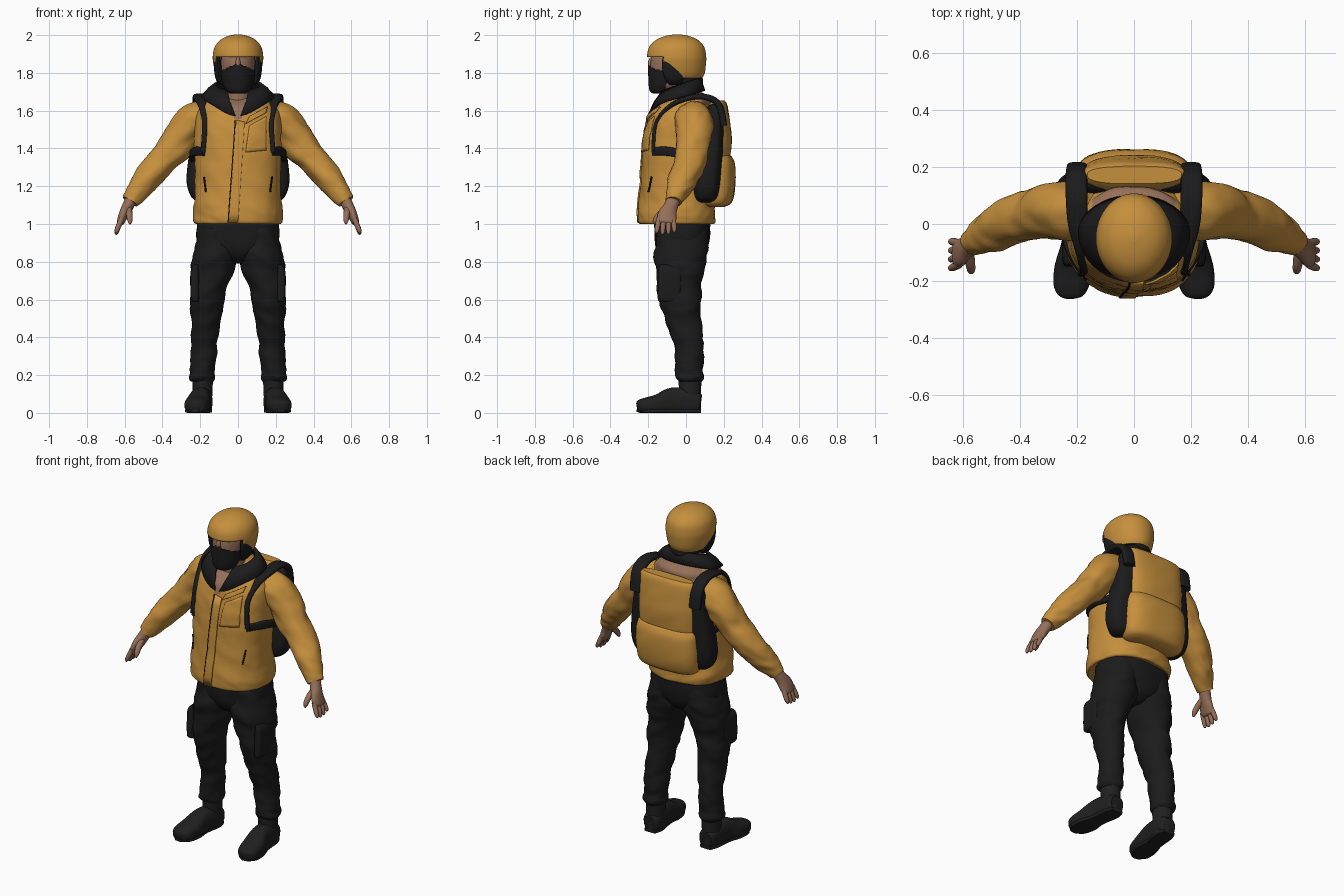
import bpy, bmesh, math
from mathutils import Vector, noise
from mathutils.bvhtree import BVHTree

cube = bpy.data.objects.get("Cube")
if cube:
    bpy.data.objects.remove(cube, do_unlink=True)


def material(name, rgb):
    mat = bpy.data.materials.new(name)
    mat.use_nodes = True
    mat.diffuse_color = (*rgb, 1)
    mat.node_tree.nodes["Principled BSDF"].inputs["Base Color"].default_value = (*rgb, 1)
    return mat


YELLOW = material("mustard_fabric", (.56, .275, .046))
BLACK = material("black_fabric", (.011, .011, .012))
TROUSER = material("charcoal_cloth", (.011, .011, .011))
BOOT = material("boot_leather", (.014, .014, .014))
SKIN = material("skin", (.3, .16, .1))
parts = []


def finish(bm, name, *mats):
    bmesh.ops.recalc_face_normals(bm, faces=bm.faces)
    mesh = bpy.data.meshes.new(name)
    bm.to_mesh(mesh)
    bm.free()
    for mat in mats:
        mesh.materials.append(mat)
    obj = bpy.data.objects.new(name, mesh)
    bpy.context.collection.objects.link(obj)
    parts.append(obj)
    return obj


def thicken(obj, amount):
    mod = obj.modifiers.new("thickness", 'SOLIDIFY')
    mod.thickness = amount
    mod.offset = 0


def spline(rows, steps):
    """Smooth interpolation through rows of x, y, z, width, depth."""
    rows = [Vector(r) for r in rows]
    pts = [rows[0]] + rows + [rows[-1]]
    out = []
    for a, b, c, d in zip(pts, pts[1:], pts[2:], pts[3:]):
        for i in range(steps):
            t = i / steps
            out.append(b + t / 2 * (c - a + t * (2 * a - 5 * b + 4 * c - d + t * (3 * (b - c) + d - a))))
    return out + [rows[-1]]


def signed_pow(v, p):
    return math.copysign(abs(v) ** p, v)


def loft(name, rows, mat, flat=False, sides=32, power=2, steps=5, wrinkle=0,
         side=1, cut=None, second=None, rule=None, floor=False):
    """Skin rounded rings along a path; side=-1 mirrors it."""
    path = spline(rows, steps)
    centres = [Vector(p[:3]) for p in path]
    bm = bmesh.new()
    rings = []
    for i, (c, p) in enumerate(zip(centres, path)):
        t = centres[min(i + 1, len(path) - 1)] - centres[max(i - 1, 0)]
        if flat:
            t = Vector((0, 0, 1))
        t.normalize()
        u = (Vector((1, 0, 0)) - t * t.x).normalized()
        v = t.cross(u)
        ring = []
        for k in range(sides):
            a = math.tau * k / sides
            out = (u * signed_pow(math.cos(a), 2 / power) * max(p[3], .002)
                   + v * signed_pow(math.sin(a), 2 / power) * max(p[4], .002))
            co = c + out
            if wrinkle:
                q = Vector((co.x * 7, co.y * 7, co.z * 13 + co.x * 6))
                co += out.normalized() * wrinkle * (noise.noise(q) + .5 * noise.noise(q * 2.3))
            if floor:
                co.z = max(co.z, 0)
            co.x *= side
            ring.append(bm.verts.new(co))
        rings.append(ring)
    for r, s in zip(rings, rings[1:]):
        for k in range(sides):
            j = (k + 1) % sides
            bm.faces.new((r[k], r[j], s[j], s[k]))
    bm.faces.new(rings[0])
    bm.faces.new(rings[-1])
    if cut:
        bmesh.ops.delete(bm, geom=[f for f in bm.faces if cut(f.calc_center_median())], context='FACES')
    if rule:
        for f in bm.faces:
            f.material_index = int(rule(f.calc_center_median()))
    return finish(bm, name, mat, *([second] if second else []))


def column(name, rows, mat, **options):
    """Upright loft from rows of z, y centre, half width, half depth."""
    return loft(name, [(0, y, z, w, d) for z, y, w, d in rows], mat, flat=True, **options)


# Jacket body: open neck and upper back show skin
def bare(c):
    if c.y < 0:
        return c.z > 1.56 and abs(c.x) < (c.z - 1.545) * .75
    return c.y > .04 and c.z > 1.625 and abs(c.x) < .145


jacket = column("jacket_body", [
    (1.0, -.05, .225, .195), (1.015, -.05, .235, .205), (1.07, -.05, .236, .203), (1.2, -.05, .225, .19),
    (1.4, -.04, .23, .188), (1.54, -.03, .228, .176), (1.62, -.02, .2, .152),
    (1.67, .015, .155, .11), (1.7, .01, .1, .07)], YELLOW,
    sides=96, steps=7, power=2.3, wrinkle=.007, second=SKIN, rule=bare)
tree = BVHTree.FromPolygons([v.co for v in jacket.data.vertices], [p.vertices for p in jacket.data.polygons])


def patch(name, corners, mat, lift=.003, n=10):
    """Thin panel laid on the jacket front, from four x, z corners."""
    a, b, c, d = (Vector(p) for p in corners)
    bm = bmesh.new()
    grid = []
    for i in range(n + 1):
        row = []
        for j in range(n + 1):
            p = a.lerp(b, i / n).lerp(d.lerp(c, i / n), j / n)
            hit = tree.ray_cast(Vector((p.x, -1, p.y)), Vector((0, 1, 0)))[0]
            row.append(bm.verts.new((p.x, (hit.y if hit else -.17) - lift, p.y)))
        grid.append(row)
    for r, s in zip(grid, grid[1:]):
        for k in range(n):
            bm.faces.new((r[k], r[k + 1], s[k + 1], s[k]))
    thicken(finish(bm, name, mat), .008)


patch("placket", [(-.05, 1.005), (.0, 1.005), (.035, 1.54), (-.01, 1.55)], YELLOW)
patch("front_zip", [(-.055, 1.005), (-.05, 1.005), (-.012, 1.55), (-.017, 1.55)], BLACK)
patch("chest_flap", [(.04, 1.53), (.15, 1.59), (.155, 1.62), (.06, 1.57)], YELLOW, .008)
patch("chest_pocket", [(.04, 1.38), (.15, 1.39), (.15, 1.57), (.06, 1.52)], YELLOW)
for s, label in ((1, "left"), (-1, "right")):
    patch(label + "_pocket_zip", [(s * .167, 1.17), (s * .173, 1.17), (s * .183, 1.25), (s * .177, 1.25)], BLACK)

# Collar: open band rising to the back, its points meeting low on the chest
bm = bmesh.new()
pairs = []
for k in range(41):
    turn = -1 + k / 20
    rows = []
    for start, width, front, back, height, slope, drop in (
            (4, .19, .168, .125, 1.672, .25, .06), (16, .155, .136, .112, 1.71, .28, .03),
            (27, .118, .1, .1, 1.735, .35, 0)):
        a = math.radians(180 + turn * (180 - start))
        ahead = math.cos(a)
        y = -.03 - ahead * (front if ahead > 0 else back)
        z = height + slope * (y + .03) - drop * max(0, ahead) ** 5
        rows.append(bm.verts.new((math.sin(a) * width, y, z)))
    pairs.append(rows)
for p, q in zip(pairs, pairs[1:]):
    for k in range(2):
        bm.faces.new((p[k], p[k + 1], q[k + 1], q[k]))
thicken(finish(bm, "collar", BLACK), .016)

# Head, neck, mask and helmet
column("neck", [(1.55, -.06, .07, .07), (1.65, -.05, .066, .066), (1.78, -.05, .07, .07)], SKIN)
head = [(1.69, -.125, .035, .04), (1.705, -.12, .055, .062), (1.74, -.1, .074, .088),
        (1.8, -.08, .086, .11), (1.86, -.07, .09, .118), (1.93, -.06, .085, .11)]
column("head", head, SKIN)
column("mask", [(z, y - .004, w + .006, d + .006) for z, y, w, d in head], BLACK, sides=64, steps=10,
       cut=lambda c: c.y > -.09 - (1.83 - c.z) * .15 or c.z > 1.852 - abs(c.x) * .45)
loft("nose", [(0, -.182, 1.88, .008, .008), (0, -.19, 1.855, .013, .012), (0, -.188, 1.835, .015, .01)],
     SKIN, sides=12)
shell = column("helmet", [
    (1.775, -.045, .104, .128), (1.8, -.047, .115, .142), (1.84, -.049, .125, .15), (1.885, -.05, .13, .153),
    (1.935, -.049, .12, .142), (1.97, -.048, .092, .11), (1.99, -.047, .055, .066), (2, -.047, .012, .015)],
    YELLOW, sides=96, steps=7, cut=lambda c: c.z < 1.776 or (c.z < 1.885 and c.y < -.12 + (1.885 - c.z) * .25))
thicken(shell, .008)
column("nape_guard", [(1.73, .005, .07, .07), (1.75, .0, .085, .09), (1.79, -.01, .095, .095)], BLACK)

# Trouser hips
column("trouser_hips", [(.79, -.02, .03, .07), (.83, -.022, .12, .115), (.9, -.02, .215, .143),
                        (1.02, -.02, .215, .15)], TROUSER, power=2.4, sides=48, wrinkle=.005)

for s, label in ((1, "left"), (-1, "right")):
    def limb(name, rows, mat, **options):
        return loft(label + "_" + name, rows, mat, side=s, **options)

    # Ear pad and chin strap under the helmet
    limb("ear_pad", [(.08, -.06, 1.735, .012, .025), (.096, -.062, 1.76, .019, .045), (.105, -.07, 1.8, .02, .052),
                     (.108, -.08, 1.85, .019, .048), (.108, -.08, 1.885, .015, .04)], BLACK, flat=True, sides=20)
    # Sleeve
    limb("sleeve", [(.12, .03, 1.55, .07, .08), (.2, .04, 1.555, .095, .098), (.27, .045, 1.5, .1, .096),
                    (.35, .035, 1.39, .086, .086), (.43, .01, 1.3, .08, .082), (.5, -.025, 1.215, .07, .07),
                    (.555, -.06, 1.145, .054, .052), (.572, -.068, 1.12, .046, .046)],
         YELLOW, wrinkle=.013, steps=7)
    # Hand
    limb("palm", [(.56, -.06, 1.14, .03, .036), (.585, -.082, 1.09, .03, .038), (.605, -.098, 1.05, .026, .05),
                  (.622, -.105, 1.01, .02, .048), (.627, -.106, 1.0, .01, .034)], SKIN, sides=20)
    for k, finger in enumerate(("little", "ring", "middle", "index")):
        y, reach = -.068 - k * .025, (.012, .002, 0, .008)[k]
        limb(finger + "_finger", [(.615, y, 1.03, .014, .014), (.632, y - .004 * k + .005, .99, .014, .014),
                                  (.643, y - .006 * k + .006, .955 + reach, .011, .011),
                                  (.645, y - .006 * k + .006, .943 + reach, .004, .004)], SKIN, sides=10)
    limb("thumb", [(.58, -.1, 1.08, .019, .019), (.575, -.14, 1.05, .017, .017),
                   (.572, -.162, 1.02, .014, .014), (.572, -.17, 1.0, .005, .005)], SKIN, sides=12)
    # Trouser leg
    limb("trouser_leg", [(.11, -.02, .98, .095, .13), (.118, -.022, .9, .112, .142), (.124, -.027, .81, .121, .138),
                         (.143, -.035, .71, .107, .124), (.16, -.033, .61, .091, .112), (.168, -.015, .5, .082, .096),
                         (.18, .018, .35, .07, .082), (.186, .022, .24, .066, .073),
                         (.187, .02, .19, .07, .073), (.187, .02, .165, .056, .06)],
         TROUSER, flat=True, wrinkle=.013, steps=7)
    limb("cargo_pocket", [(.224, -.09, .59, .016, .05), (.228, -.09, .61, .022, .06), (.229, -.085, .72, .024, .062),
                          (.228, -.085, .765, .018, .06), (.22, -.085, .785, .01, .05)],
         TROUSER, flat=True, power=4, sides=24)
    # Boot
    limb("boot_shaft", [(.188, .022, .01, .05, .058), (.188, .022, .1, .052, .058), (.187, .02, .2, .056, .062)],
         BOOT, flat=True)
    limb("boot_foot", [(.188, .078, .05, .04, .046), (.188, .065, .052, .05, .054), (.19, .02, .06, .055, .066),
                       (.2, -.07, .062, .055, .072), (.212, -.15, .045, .066, .053), (.222, -.215, .038, .062, .042),
                       (.227, -.248, .034, .045, .034), (.228, -.26, .032, .018, .02)],
         BOOT, power=2.6, floor=True)
    limb("boot_sole", [(.188, .08, .01, .038, .01), (.19, .03, .01, .053, .01), (.203, -.07, .01, .05, .01),
                       (.212, -.15, .01, .065, .01), (.222, -.22, .01, .056, .01), (.228, -.258, .012, .02, .008)],
         BOOT, power=5, floor=True)
    # Backpack straps
    limb("shoulder_strap", [(.2, .2, 1.52, .036, .018), (.202, .175, 1.63, .038, .018), (.202, .1, 1.673, .038, .016),
                            (.198, .0, 1.663, .034, .014), (.186, -.09, 1.62, .022, .012), (.176, -.16, 1.53, .014, .01),
                            (.185, -.174, 1.38, .014, .01)], BLACK, power=3, sides=20)
    limb("underarm_strap", [(.178, -.175, 1.385, .012, .024), (.225, -.1, 1.385, .012, .024),
                            (.245, -.02, 1.37, .012, .022), (.24, .1, 1.34, .012, .022)], BLACK, power=3, sides=16)

# Backpack: dark frame with two padded back panels
column("backpack_frame", [(1.115, .1, .2, .045), (1.14, .105, .245, .07), (1.22, .11, .272, .08),
                          (1.35, .12, .262, .08), (1.5, .145, .236, .06), (1.61, .155, .222, .045),
                          (1.635, .158, .2, .025)], BLACK, power=3.5, sides=48)
column("backpack_lower_panel", [(1.09, .15, .15, .05), (1.115, .156, .19, .085), (1.2, .16, .205, .102),
                                (1.31, .16, .202, .1), (1.352, .157, .195, .088), (1.362, .157, .185, .078)],
       YELLOW, power=2.7, sides=48, wrinkle=.004)
column("backpack_upper_panel", [(1.35, .15, .18, .075), (1.362, .15, .19, .086), (1.48, .155, .19, .085),
                                (1.59, .16, .186, .066), (1.635, .17, .18, .046), (1.655, .172, .165, .03)],
       YELLOW, power=2.7, sides=48, wrinkle=.004)

# Smooth shading with crisp creases
bpy.ops.object.select_all(action='DESELECT')
for obj in parts:
    obj.select_set(True)
bpy.context.view_layer.objects.active = jacket
bpy.ops.object.shade_smooth_by_angle(angle=math.radians(40))
